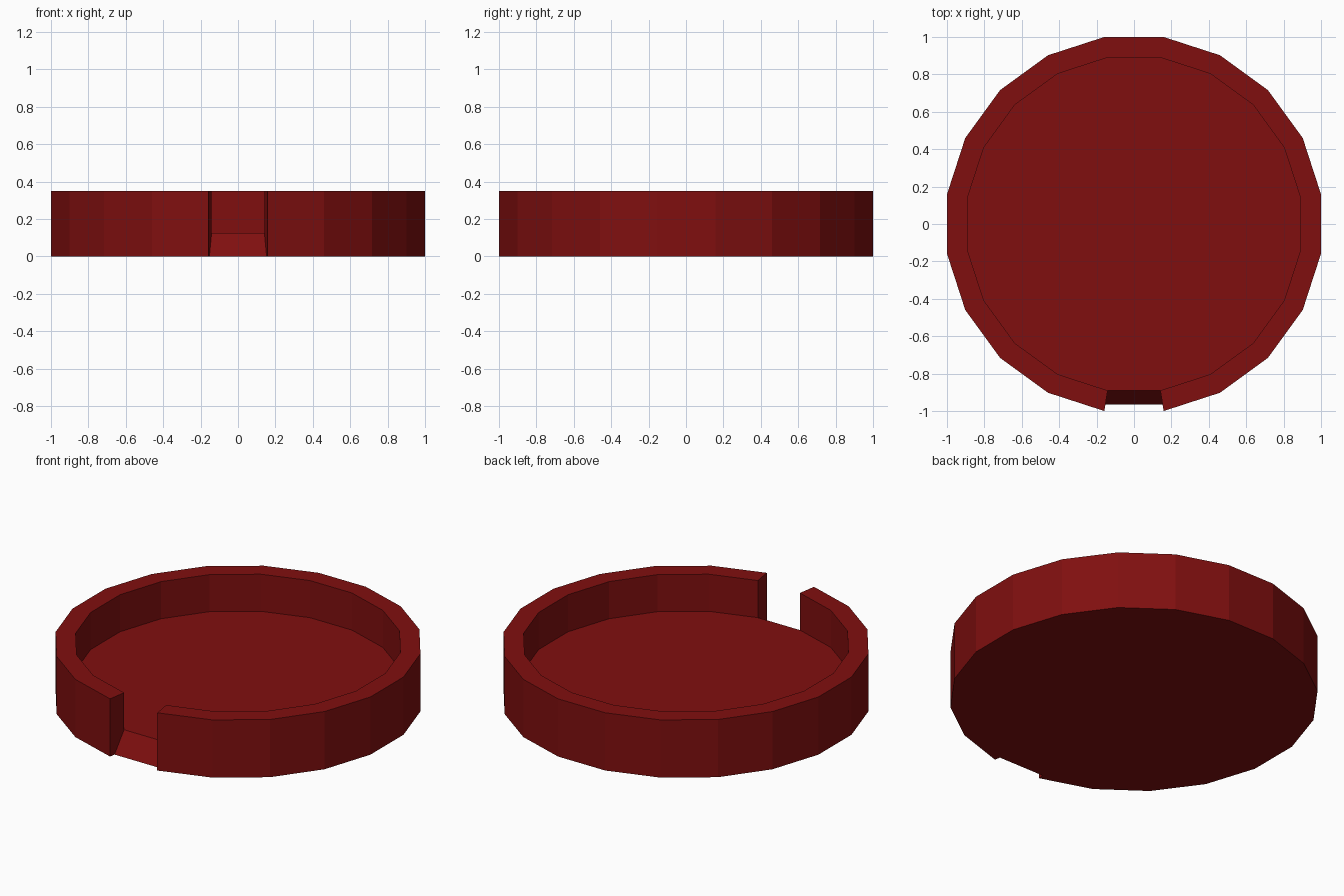
import bpy
import bmesh
import math

if "Cube" in bpy.data.objects:
    bpy.data.objects.remove(bpy.data.objects["Cube"], do_unlink=True)

SIDES = 20
HEIGHT, FLOOR = 0.35, 0.125
OUTER, INNER, LIP = 1.0, 0.89, 0.965   # distances from centre to flat sides
HALF = math.pi / SIDES

red = bpy.data.materials.new("dark red")
red.use_nodes = True
colour = (0.216, 0.0048, 0.0048, 1)
red.diffuse_color = colour
red.node_tree.nodes["Principled BSDF"].inputs["Base Color"].default_value = colour

bm = bmesh.new()


def corner(k, flat_radius, z):
    """Corner k of the polygon, counted from the left edge of the front gap."""
    a = -math.pi / 2 + HALF * (2 * k + 1)
    r = flat_radius / math.cos(HALF)
    return bm.verts.new((r * math.cos(a), r * math.sin(a), z))


def ring(flat_radius, z):
    return [corner(k, flat_radius, z) for k in range(SIDES)]


base = ring(OUTER, 0)
rim_out = ring(OUTER, HEIGHT)
rim_in = ring(INNER, HEIGHT)
floor = ring(INNER, FLOOR)
lip = {k: corner(k, LIP, 0) for k in (0, SIDES - 1)}

# Wall panels on every side but the front one
for k in range(SIDES - 1):
    for a, b in ((base, rim_out), (rim_out, rim_in), (rim_in, floor)):
        bm.faces.new((a[k], a[k + 1], b[k + 1], b[k]))

# Wall ends at the gap
for k, v in lip.items():
    bm.faces.new((base[k], rim_out[k], rim_in[k], floor[k], v))

# Inside floor, sloped pouring edge and underside
bm.faces.new(floor)
bm.faces.new((floor[-1], floor[0], lip[0], lip[SIDES - 1]))
bm.faces.new(base + [lip[SIDES - 1], lip[0]])

bmesh.ops.recalc_face_normals(bm, faces=bm.faces[:])
mesh = bpy.data.meshes.new("round_tray")
bm.to_mesh(mesh)
bm.free()
mesh.materials.append(red)
tray = bpy.data.objects.new("round_tray", mesh)
bpy.context.collection.objects.link(tray)
